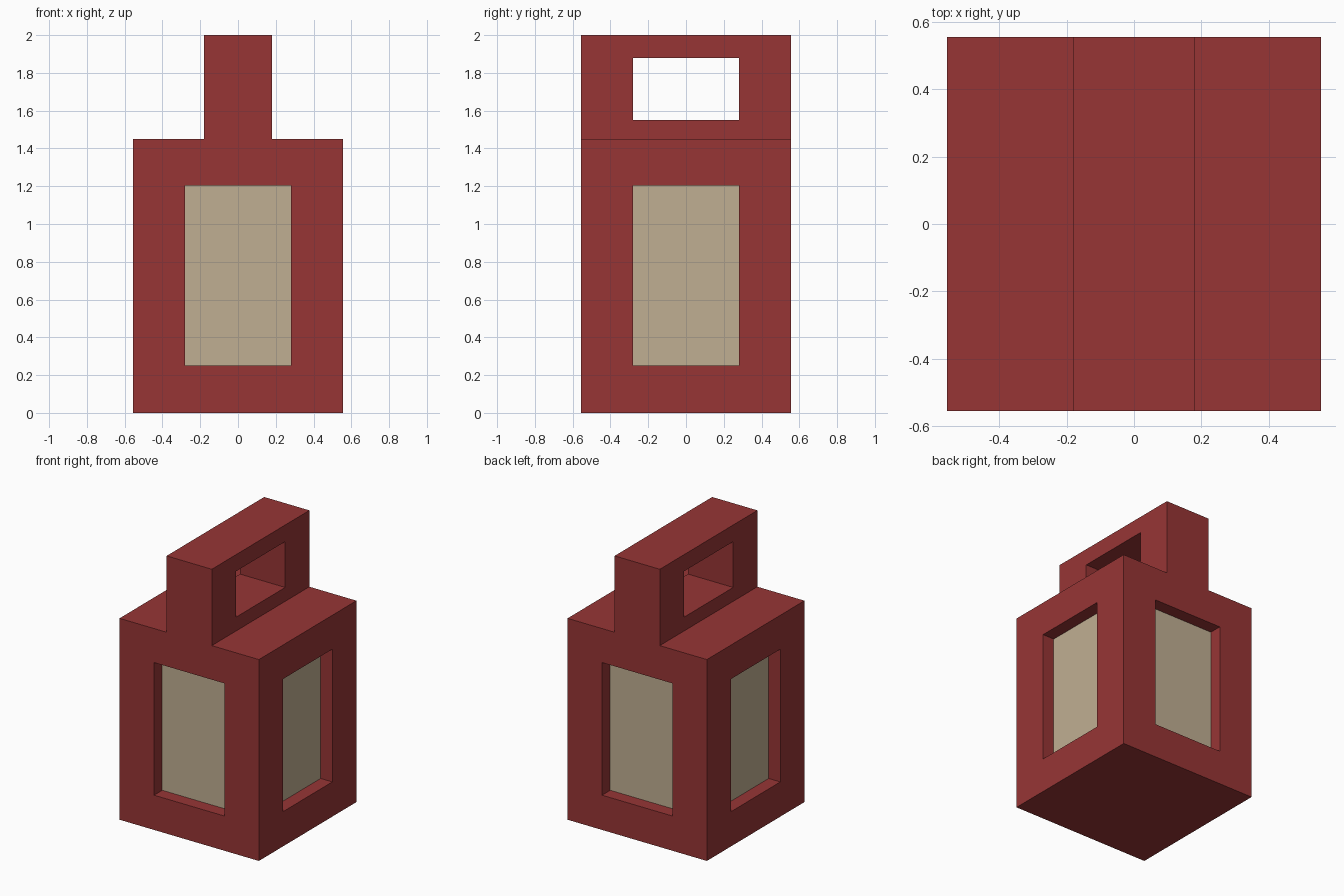
import bpy, bmesh
from mathutils import Vector

if "Cube" in bpy.data.objects:
    bpy.data.objects.remove(bpy.data.objects["Cube"])

HALF, BODY_H, TOP = 0.555, 1.45, 2.0
HANDLE_X, OPEN = 0.18, 0.28
RECESS = 0.093


def material(name, color):
    mat = bpy.data.materials.new(name)
    mat.diffuse_color = (*color, 1)
    mat.use_nodes = True
    mat.node_tree.nodes["Principled BSDF"].inputs["Base Color"].default_value = mat.diffuse_color
    return mat


def box(lo, hi):
    lo, hi = Vector(lo), Vector(hi)
    bm = bmesh.new()
    bmesh.ops.create_cube(bm, size=1)
    for v in bm.verts:
        v.co = (lo + hi) / 2 + v.co * (hi - lo)
    bm.normal_update()
    return bm


def cut_opening(bm, face, z0, z1):
    """Inset an upright face and fit the inner face to the opening."""
    axis = 1 if abs(face.normal.x) > 0.5 else 0
    bmesh.ops.inset_individual(bm, faces=[face], thickness=0.1, use_even_offset=True)
    mid = (z0 + z1) / 2
    zc = face.calc_center_median().z
    for v in face.verts:
        v.co[axis] = OPEN if v.co[axis] > 0 else -OPEN
        v.co.z = z1 if v.co.z > zc else z0


def finish(bm, name, mats):
    bmesh.ops.recalc_face_normals(bm, faces=bm.faces)
    mesh = bpy.data.meshes.new(name)
    bm.to_mesh(mesh)
    bm.free()
    for m in mats:
        mesh.materials.append(m)
    obj = bpy.data.objects.new(name, mesh)
    bpy.context.collection.objects.link(obj)


red = material("red_paint", (0.31, 0.036, 0.036))
cream = material("cream_pane", (0.53, 0.43, 0.29))

# Lantern body with a recessed pane on each of the four sides
bm = box((-HALF, -HALF, 0), (HALF, HALF, BODY_H))
for pane in [f for f in bm.faces if abs(f.normal.z) < 0.5]:
    normal = pane.normal.copy()
    cut_opening(bm, pane, 0.25, 1.205)
    # A second zero-width inset gives the recess its walls
    bmesh.ops.inset_individual(bm, faces=[pane], thickness=0)
    for v in pane.verts:
        v.co -= normal * RECESS
    pane.material_index = 1
finish(bm, "lantern_body", [red, cream])

# Carrying handle, with an opening right through along x
bm = box((-HANDLE_X, -HALF, BODY_H), (HANDLE_X, HALF, TOP))
sides = [f for f in bm.faces if abs(f.normal.x) > 0.5]
for side in sides:
    cut_opening(bm, side, 1.55, 1.88)
rims = [e for f in sides for e in f.edges]
bmesh.ops.delete(bm, geom=sides, context='FACES_ONLY')
bmesh.ops.bridge_loops(bm, edges=rims)
# The underside is hidden against the body
under = [f for f in bm.faces if all(abs(v.co.z - BODY_H) < 1e-4 for v in f.verts)]
bmesh.ops.delete(bm, geom=under, context='FACES_ONLY')
finish(bm, "handle", [red])
